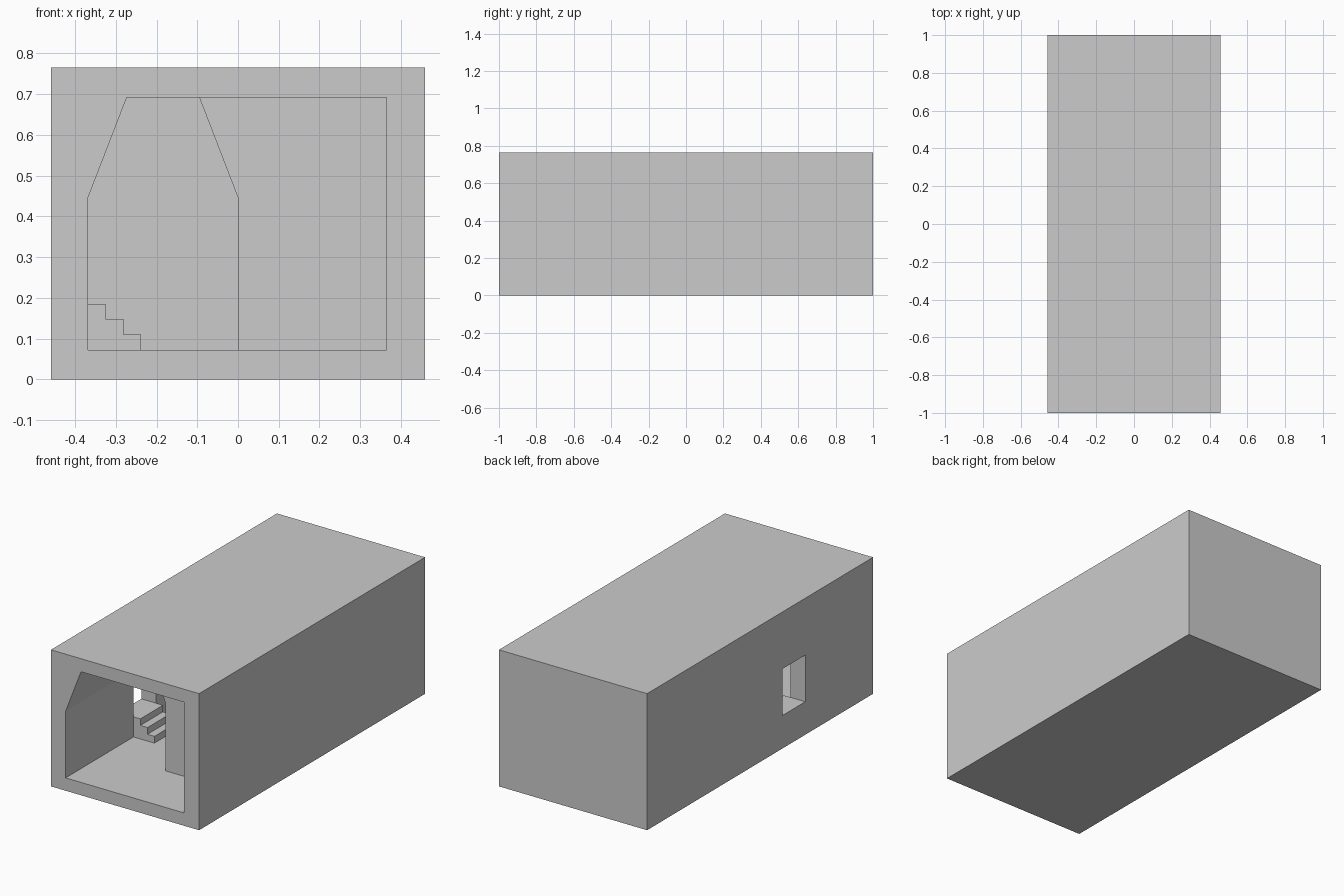
import bpy, bmesh
from mathutils import Vector

if "Cube" in bpy.data.objects:
    bpy.data.objects.remove(bpy.data.objects["Cube"])


def extruded(name, profile, y0, y1):
    """Solid made from an (x, z) profile swept from y0 to y1."""
    bm = bmesh.new()
    face = bm.faces.new([bm.verts.new((x, y0, z)) for x, z in profile])
    swept = bmesh.ops.extrude_face_region(bm, geom=[face], use_keep_orig=True)
    verts = [v for v in swept["geom"] if isinstance(v, bmesh.types.BMVert)]
    bmesh.ops.translate(bm, verts=verts, vec=Vector((0, y1 - y0, 0)))
    bmesh.ops.recalc_face_normals(bm, faces=bm.faces)
    mesh = bpy.data.meshes.new(name)
    bm.to_mesh(mesh)
    bm.free()
    obj = bpy.data.objects.new(name, mesh)
    bpy.context.collection.objects.link(obj)
    return obj


def rect(x0, x1, z0, z1):
    return [(x0, z0), (x1, z0), (x1, z1), (x0, z1)]


def carve(target, cutter):
    cutter.hide_render = True
    mod = target.modifiers.new(cutter.name, 'BOOLEAN')
    mod.operation = 'DIFFERENCE'
    mod.solver = 'EXACT'
    mod.object = cutter
    bpy.context.view_layer.objects.active = target
    bpy.ops.object.modifier_apply(modifier=mod.name)
    bpy.data.objects.remove(cutter)


LEFT, RIGHT, FLOOR, SPRING, CEIL = -0.368, 0.365, 0.072, 0.446, 0.692
DOOR_Y = (-0.40, -0.20)

# outer block
block = extruded("tunnel_block", rect(-0.459, 0.459, 0, 0.765), -1, 1)

# long corridor with sloped upper walls
corridor = [(LEFT, FLOOR), (0, FLOOR), (0, SPRING), (-0.095, CEIL),
            (-0.273, CEIL), (LEFT, SPRING)]
carve(block, extruded("corridor_cut", corridor, -1.1, 0.91))

# wide entrance bay on the right
carve(block, extruded("bay_cut", rect(-0.095, RIGHT, FLOOR, CEIL), -1.1, -0.64))

# side doorway through the left wall
carve(block, extruded("doorway_cut", rect(-0.6, LEFT + 0.02, 0.185, SPRING), *DOOR_Y))

# steps leading up to the doorway
steps = [(LEFT, FLOOR), (-0.238, FLOOR), (-0.238, 0.11), (-0.281, 0.11),
         (-0.281, 0.148), (-0.325, 0.148), (-0.325, 0.185), (LEFT, 0.185)]
extruded("doorway_steps", steps, *DOOR_Y)
